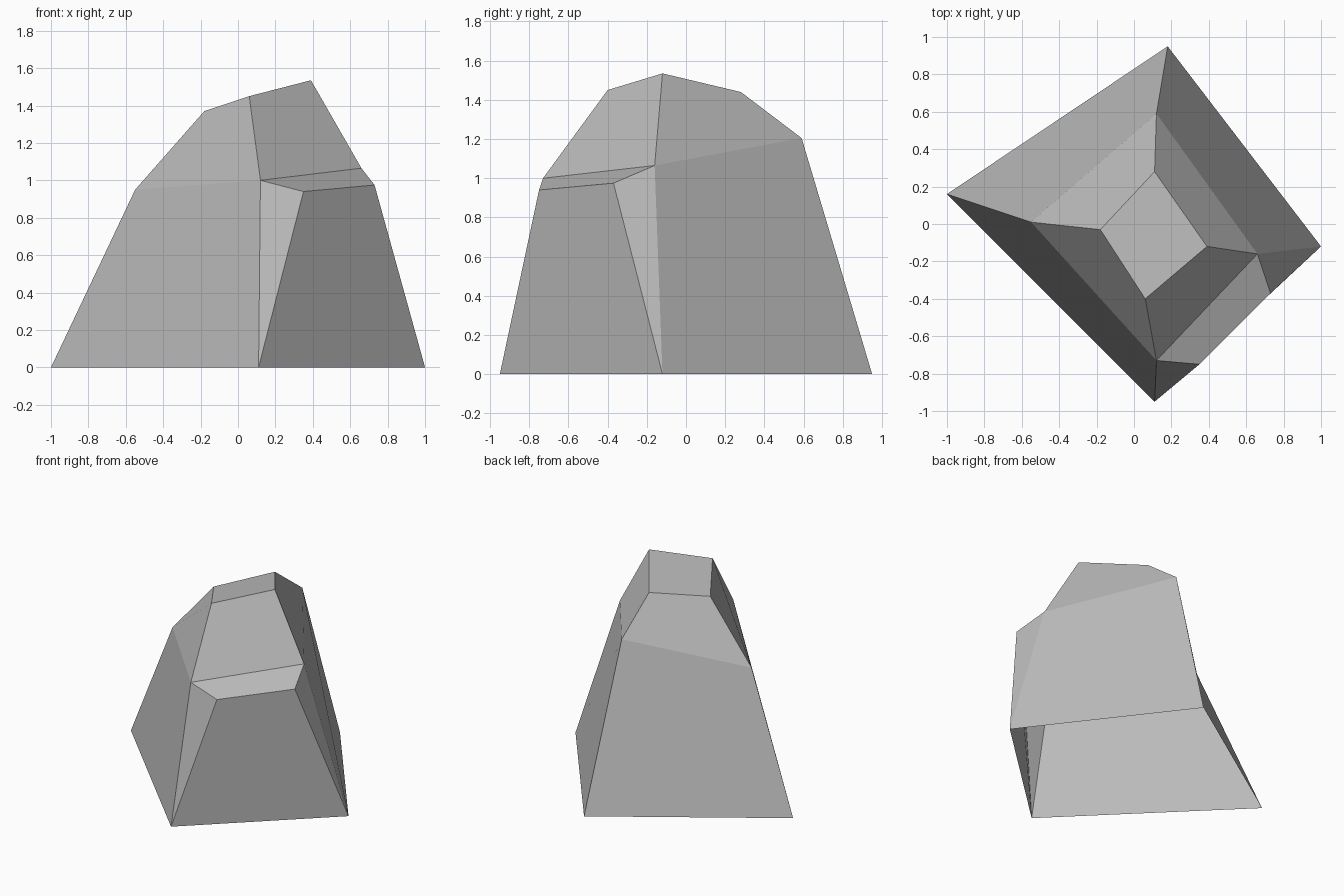
import bpy
import bmesh

# Remove the default cube
cube = bpy.data.objects.get("Cube")
if cube:
    bpy.data.objects.remove(cube, do_unlink=True)

# Stone colour
stone = bpy.data.materials.new("stone grey")
stone.use_nodes = True
colour = (0.5, 0.5, 0.5, 1)
stone.diffuse_color = colour
stone.node_tree.nodes["Principled BSDF"].inputs["Base Color"].default_value = colour

bm = bmesh.new()


def ring(*points):
    return [bm.verts.new(p) for p in points]


# Rings of corners in the order left, back, right, front
base = ring((-1, 0.16, 0), (0.18, 0.95, 0), (1, -0.12, 0), (0.11, -0.95, 0))
shoulder = ring((-0.55, 0.01, 0.95), (0.12, 0.59, 1.205),
                (0.66, -0.16, 1.065), (0.12, -0.73, 1.0))
crown = ring((-0.18, -0.03, 1.37), (0.11, 0.28, 1.44),
             (0.39, -0.12, 1.535), (0.06, -0.4, 1.45))

# Outer corners of the ledge on the front right side
ledge_back, ledge_front = ring((0.73, -0.37, 0.975), (0.35, -0.75, 0.94))


def wall(lower, upper, side):
    after = (side + 1) % 4
    bm.faces.new((lower[after], lower[side], upper[side], upper[after]))


# Sloping upper facets and the flat crown
for side in range(4):
    wall(shoulder, crown, side)
bm.faces.new(crown)

# Lower walls; the underside stays open
for side in (0, 1, 3):
    wall(base, shoulder, side)

# Front right wall with its jutting ledge and two corner chamfers
right, front = base[2], base[3]
bm.faces.new((front, right, ledge_back, ledge_front))
bm.faces.new((ledge_front, ledge_back, shoulder[2], shoulder[3]))
bm.faces.new((right, shoulder[2], ledge_back))
bm.faces.new((front, ledge_front, shoulder[3]))

bmesh.ops.recalc_face_normals(bm, faces=bm.faces)
# An open shell: make sure the crown, and so everything, faces outward
bm.normal_update()
if sum(f.normal.z for f in bm.faces) < 0:
    bmesh.ops.reverse_faces(bm, faces=bm.faces)

mesh = bpy.data.meshes.new("boulder")
bm.to_mesh(mesh)
bm.free()
mesh.materials.append(stone)
boulder = bpy.data.objects.new("boulder", mesh)
bpy.context.collection.objects.link(boulder)
